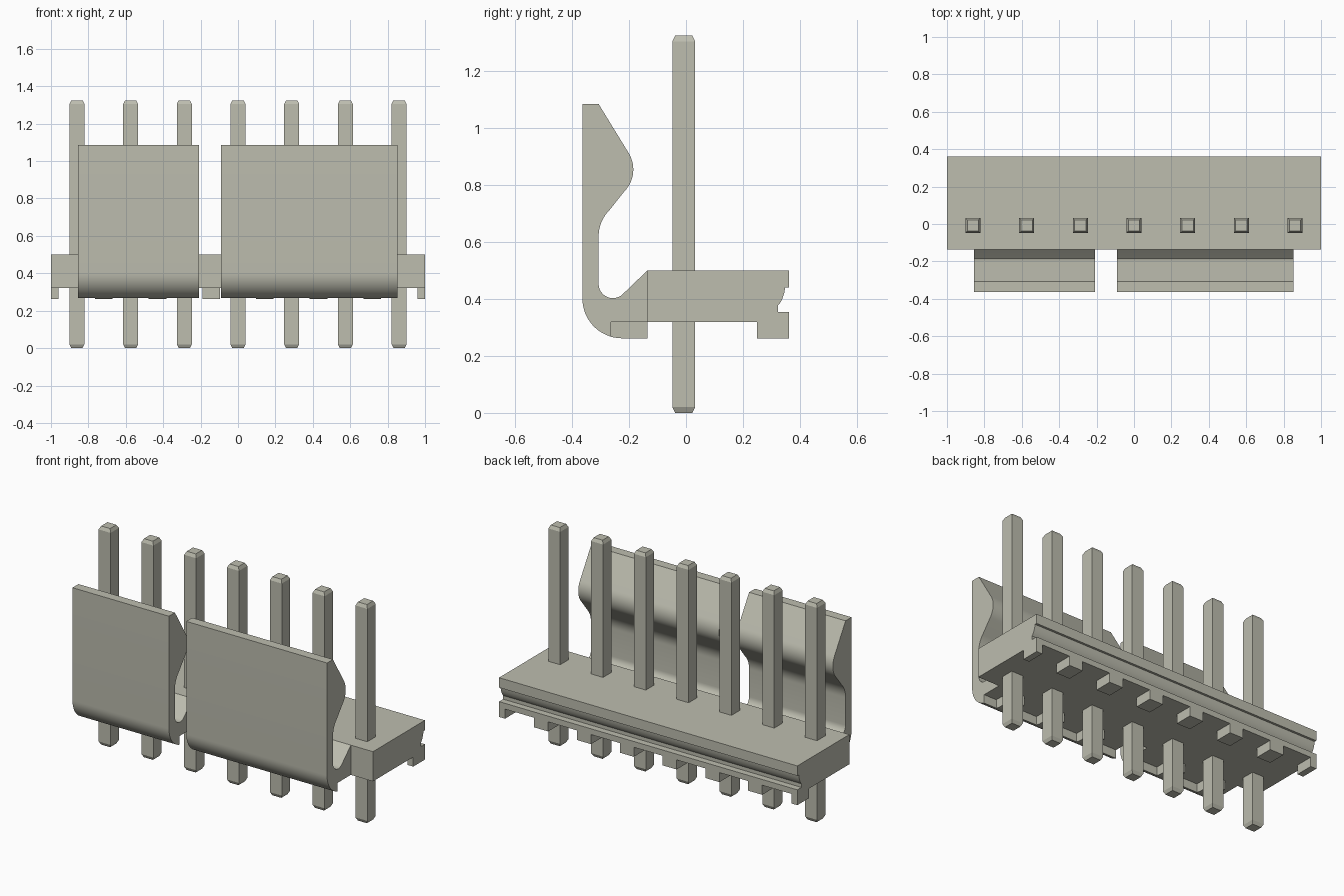
import bpy, bmesh, math

cube = bpy.data.objects.get("Cube")
if cube:
    bpy.data.objects.remove(cube, do_unlink=True)

mat = bpy.data.materials.new("warm grey")
mat.use_nodes = True
colour = (0.51, 0.51, 0.43, 1)
mat.diffuse_color = colour
mat.node_tree.nodes["Principled BSDF"].inputs["Base Color"].default_value = colour

PITCH = 0.287
PIN_Y = -0.008


def finish(name, bm, smooth=False):
    bmesh.ops.recalc_face_normals(bm, faces=bm.faces[:])
    mesh = bpy.data.meshes.new(name)
    bm.to_mesh(mesh)
    bm.free()
    mesh.materials.append(mat)
    obj = bpy.data.objects.new(name, mesh)
    bpy.context.collection.objects.link(obj)
    if smooth:
        bpy.ops.object.select_all(action='DESELECT')
        bpy.context.view_layer.objects.active = obj
        obj.select_set(True)
        bpy.ops.object.shade_smooth_by_angle(angle=math.radians(25))
    return obj


def extrude(name, profile, x0, x1, smooth=False):
    """Sweep a (y, z) outline along x."""
    bm = bmesh.new()
    face = bm.faces.new([bm.verts.new((x0, y, z)) for y, z in profile])
    new = bmesh.ops.extrude_face_region(bm, geom=[face])["geom"]
    verts = [g for g in new if isinstance(g, bmesh.types.BMVert)]
    bmesh.ops.translate(bm, verts=verts, vec=(x1 - x0, 0, 0))
    return finish(name, bm, smooth)


def arc(cy, cz, r, a0, a1, n=12):
    angles = [math.radians(a0 + (a1 - a0) * i / n) for i in range(n + 1)]
    return [(cy + r * math.cos(a), cz + r * math.sin(a)) for a in angles]


def pin(name, x):
    """Square post with chamfered ends, built from stacked rings."""
    bm = bmesh.new()
    rings = []
    for z, h in ((0, 0.03), (0.02, 0.04), (1.305, 0.04), (1.325, 0.03)):
        rings.append([bm.verts.new((x + sx * h, PIN_Y + sy * h, z))
                      for sx, sy in ((-1, -1), (1, -1), (1, 1), (-1, 1))])
    for a, b in zip(rings, rings[1:]):
        for i in range(4):
            j = (i + 1) % 4
            bm.faces.new((a[i], a[j], b[j], b[i]))
    bm.faces.new(rings[0][::-1])
    bm.faces.new(rings[-1])
    finish(name, bm)


# Base with a grooved back edge
base = [(-0.136, 0.32), (-0.136, 0.50), (0.362, 0.50), (0.362, 0.44), (0.348, 0.44),
        (0.345, 0.42), (0.338, 0.40), (0.331, 0.387), (0.323, 0.377),
        (0.323, 0.355), (0.362, 0.355), (0.362, 0.32)]
extrude("base", base, -1, 1, True)

# Pins
for i in range(7):
    pin(f"pin_{i + 1}", (i - 3) * PITCH)

# Two latch walls with a hooked inner bump
curl = arc(-0.224, 0.402, 0.14, 180, 254, 14)
latch = [(-0.136, 0.32), (-0.136, 0.50)]
latch += arc(-0.257, 0.453, 0.05, 315, 180)
latch += arc(-0.177, 0.62, 0.13, 180, 135)
latch += arc(-0.295, 0.855, 0.11, -45, 33)
latch += [(-0.307, 1.085), (-0.364, 1.085)] + curl + [(-0.2626, 0.32)]
extrude("latch_wall_right", latch, -0.855, -0.208, True)
extrude("latch_wall_left", latch, -0.092, 0.852, True)

# Standoff feet midway between pins: a back row, and a front row under the latch walls
back_foot = [(0.25, 0.262), (0.362, 0.262), (0.362, 0.32), (0.25, 0.32)]
front_foot = [(-0.2626, 0.32)] + arc(-0.224, 0.402, 0.14, 254, 270, 4) \
    + [(-0.136, 0.262), (-0.136, 0.32)]
for i in range(6):
    x = (i - 2.5) * PITCH
    extrude(f"back_foot_{i + 1}", back_foot, x - 0.047, x + 0.047)
    if i != 2:
        extrude(f"front_foot_{i + 1}", front_foot, x - 0.047, x + 0.047, True)
extrude("back_end_foot_right", back_foot, -1, -0.96)
extrude("back_end_foot_left", back_foot, 0.96, 1)
